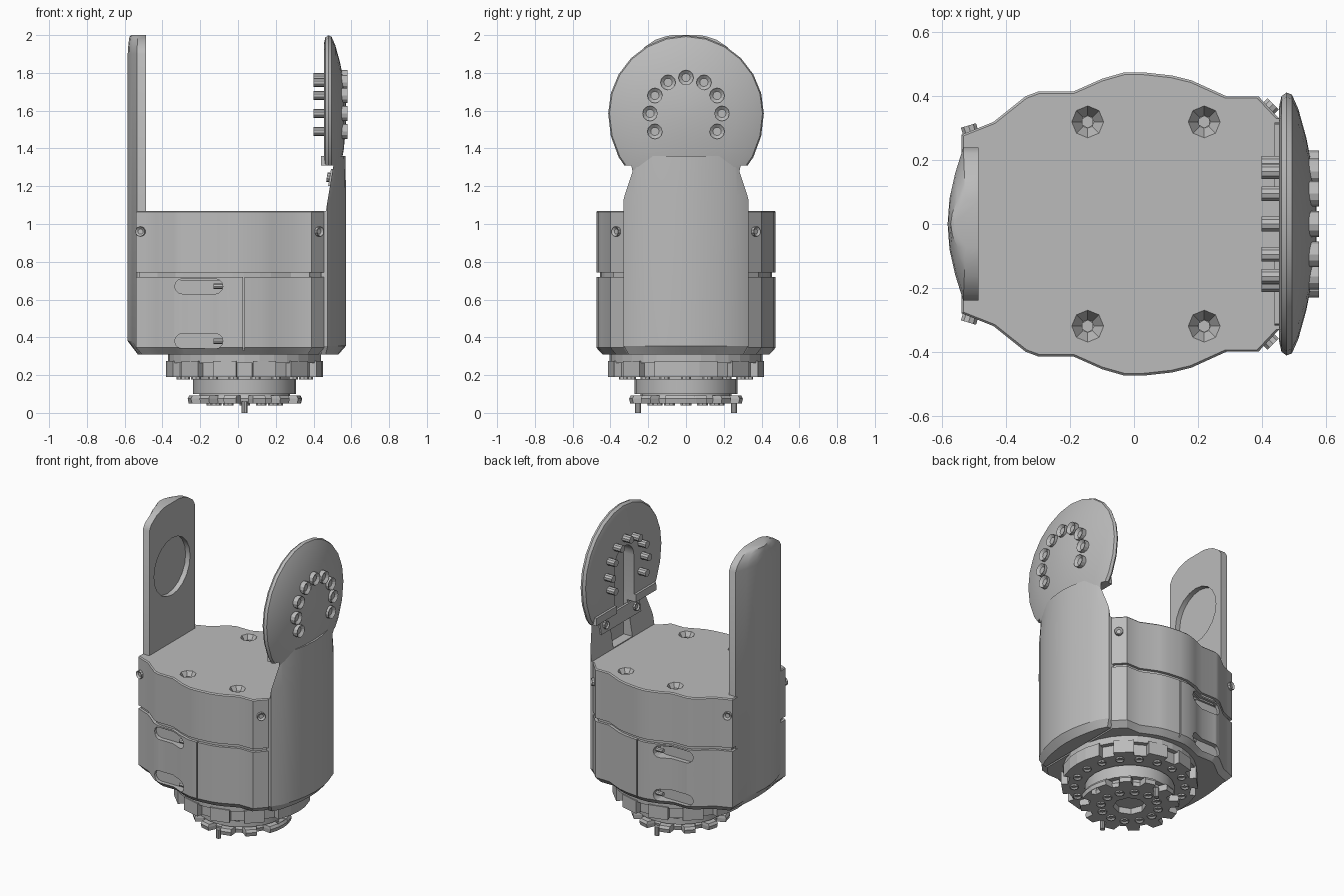
import bpy, bmesh, math
from mathutils import Vector

cube = bpy.data.objects.get("Cube")
if cube:
    bpy.data.objects.remove(cube, do_unlink=True)

grey = bpy.data.materials.new("satin grey")
grey.use_nodes = True
grey.diffuse_color = (0.5, 0.5, 0.5, 1)
grey.node_tree.nodes["Principled BSDF"].inputs["Base Color"].default_value = (0.5, 0.5, 0.5, 1)

AXIS_Z = 1.585   # height of the hinge axis
BASE_X = 0.035   # centre of the turntable


def finish(name, bm):
    bmesh.ops.recalc_face_normals(bm, faces=bm.faces)
    mesh = bpy.data.meshes.new(name)
    bm.to_mesh(mesh)
    bm.free()
    mesh.materials.append(grey)
    ob = bpy.data.objects.new(name, mesh)
    bpy.context.collection.objects.link(ob)
    return ob


def activate(ob):
    bpy.ops.object.select_all(action='DESELECT')
    ob.select_set(True)
    bpy.context.view_layer.objects.active = ob


def smooth(ob, angle=30):
    activate(ob)
    bpy.ops.object.shade_smooth_by_angle(angle=math.radians(angle))


def skin(bm, rings, caps=True):
    """Bridge closed vertex rings of equal length."""
    loops = [[bm.verts.new(p) for p in ring] for ring in rings]
    n = len(loops[0])
    for a, b in zip(loops, loops[1:]):
        for i in range(n):
            j = (i + 1) % n
            bm.faces.new((a[i], a[j], b[j], b[i]))
    if caps:
        bm.faces.new(loops[0][::-1])
        bm.faces.new(loops[-1])


def loft(name, outline, levels, pivot=0.0):
    """Stack an XY outline at (z, x scale, y scale) levels."""
    bm = bmesh.new()
    skin(bm, [[(pivot + (x - pivot) * sx, y * sy, z) for x, y in outline] for z, sx, sy in levels])
    return finish(name, bm)


def extrude_x(name, profile, x0, x1):
    bm = bmesh.new()
    skin(bm, [[(x, y, z) for y, z in profile] for x in (x0, x1)])
    return finish(name, bm)


def mirror_y(half):
    return half + [(x, -y) for x, y in reversed(half) if y > 0]


def circle(cx, cy, r, n):
    return [(cx + r * math.cos(2 * math.pi * i / n), cy + r * math.sin(2 * math.pi * i / n)) for i in range(n)]


def rod(name, start, direction, r, length, sides=12, r2=None, socket=0.0):
    """Cylinder or cone along a direction, with an optional socket in its end."""
    bm = bmesh.new()
    bmesh.ops.create_cone(bm, cap_ends=True, segments=sides, radius1=r,
                          radius2=r if r2 is None else r2, depth=length)
    if socket:
        bm.faces.ensure_lookup_table()
        top = max(bm.faces, key=lambda f: f.calc_center_median().z)
        bmesh.ops.inset_region(bm, faces=[top], thickness=r * 0.45)
        bmesh.ops.translate(bm, verts=top.verts, vec=(0, 0, -socket))
    d = Vector(direction).normalized()
    rot = d.to_track_quat('Z', 'Y').to_matrix()
    for v in bm.verts:
        v.co = rot @ (v.co + Vector((0, 0, length / 2))) + Vector(start)
    return finish(name, bm)


def cut(ob, cutters, keep=False):
    for c in cutters:
        mod = ob.modifiers.new("cut", 'BOOLEAN')
        mod.operation, mod.solver, mod.object = 'DIFFERENCE', 'EXACT', c
        activate(ob)
        bpy.ops.object.modifier_apply(modifier=mod.name)
        if not keep:
            bpy.data.objects.remove(c, do_unlink=True)


# Main housing: lower shell, recessed seam and upper cover
body = mirror_y([(0.455, 0.33), (0.39, 0.40), (0.29, 0.40), (0.18, 0.45), (0.12, 0.465),
                 (0.03, 0.475), (-0.03, 0.475), (-0.10, 0.455), (-0.19, 0.415), (-0.30, 0.415),
                 (-0.34, 0.40), (-0.44, 0.32), (-0.49, 0.30), (-0.54, 0.28)])
lower = loft("lower_housing", body, [(0.31, 0.94, 0.93), (0.345, 1, 1), (0.72, 1, 1)])
loft("housing_seam", body, [(0.70, 0.97, 0.96), (0.76, 0.97, 0.96)])
cover = loft("upper_cover", body, [(0.742, 1, 1), (1.063, 1, 1), (1.07, 0.99, 0.985)])

# Pill shaped pockets and the vertical split line, front and back
cutters = []
for s in (-1, 1):
    for z in (0.38, 0.67):
        bm = bmesh.new()
        pill = []
        for cx, a0 in ((-0.12, -90), (-0.295, 90)):
            pill += [(cx + 0.04 * math.cos(math.radians(a0 + k * 30)),
                      z + 0.04 * math.sin(math.radians(a0 + k * 30))) for k in range(7)]
        skin(bm, [[(x, y * s, zz) for x, zz in pill] for y in (0.385, 0.6)])
        cutters.append(finish("pocket_cutter", bm))
    cutters.append(loft("split_cutter", [(0.026, s * 0.46), (0.034, s * 0.46), (0.034, s * 0.6), (0.026, s * 0.6)],
                        [(0.2, 1, 1), (0.9, 1, 1)]))
cut(lower, cutters)
smooth(lower)
for s in (-1, 1):
    for z in (0.38, 0.67):
        rod("pocket_screw", (-0.13, s * 0.425, z), (1, 0, 0), 0.014, 0.09, 8)

# Countersunk screws in the cover
spots = [(x, y) for x in (-0.145, 0.22) for y in (-0.32, 0.32)]
cut(cover, [rod("sink_cutter", (x, y, 1.02), (0, 0, 1), 0.02, 0.06, 8, r2=0.056) for x, y in spots])
smooth(cover)
for x, y in spots:
    rod("cover_screw", (x, y, 1.01), (0, 0, 1), 0.02, 0.035, 6)

# Corner screws
for s in (-1, 1):
    rod("corner_screw", (0.415, s * 0.355, 0.96), (1, s, 0), 0.026, 0.03, 10, socket=0.01)
    rod("corner_screw", (-0.51, s * 0.28, 0.96), (-0.3, s, 0), 0.026, 0.03, 10, socket=0.01)

# Flat arm with a round bearing recess
arm_outline = mirror_y([(-0.487, 0.24), (-0.535, 0.24), (-0.56, 0.16), (-0.578, 0.08), (-0.584, 0)])
arm = loft("flat_arm", arm_outline, [(0.31, 0.45, 0.95), (0.38, 1, 1), (1.90, 1, 1), (1.935, 0.98, 0.92),
                                     (1.975, 0.93, 0.68), (1.993, 0.9, 0.45), (2.0, 0.8, 0.3)], pivot=-0.487)
cut(arm, [rod("bearing_cutter", (-0.52, 0, AXIS_Z - 0.01), (1, 0, 0), 0.19, 0.1, 20)])
smooth(arm)

# Round arm: column and domed head, hollowed on the inside
column_outline = mirror_y([(0.44, 0.33), (0.475, 0.33), (0.515, 0.27), (0.545, 0.18), (0.565, 0.09), (0.572, 0)])
column = loft("column_arm", column_outline, [(0.31, 0.7, 0.92), (0.355, 1, 1), (1.15, 1, 1), (1.36, 0.97, 0.95)],
              pivot=0.44)
dome = [(0.455, 0.37), (0.462, 0.40), (0.478, 0.412), (0.495, 0.405), (0.515, 0.36),
        (0.54, 0.27), (0.56, 0.17), (0.57, 0.08), (0.573, 0.02)]
bm = bmesh.new()
skin(bm, [[(x, y, AXIS_Z + z * (1.12 if z < 0 else 1.005)) for y, z in circle(0, 0, r, 24)] for x, r in dome])
head = finish("round_head", bm)

bm = bmesh.new()
wedge = [(0.3, 1.07), (0.465, 1.07), (0.505, 1.31), (0.3, 1.31)]
skin(bm, [[(x, y, z) for x, z in wedge] for y in (-0.5, 0.5)])
wedge_cutter = finish("wedge_cutter", bm)
arch = [(0.1 * math.cos(math.radians(a)), 1.62 + 0.1 * math.sin(math.radians(a))) for a in range(0, 181, 20)]
channel_cutter = extrude_x("channel_cutter", [(-0.1, 1.075), (0.1, 1.075)] + arch, 0.4, 0.53)
for ob in (column, head):
    cut(ob, [wedge_cutter, channel_cutter], keep=True)
    smooth(ob)
for c in (wedge_cutter, channel_cutter):
    bpy.data.objects.remove(c, do_unlink=True)

# Cable clamp across the hollow
bm = bmesh.new()
skin(bm, [[(x, y, z) for x, z in ((0.477, 1.2), (0.493, 1.2), (0.508, 1.29), (0.492, 1.29))] for y in (-0.21, 0.21)])
finish("cable_clamp", bm)
for y in (-0.16, 0.16):
    rod("clamp_screw", (0.495, y, 1.245), (-1, 0, 0.15), 0.025, 0.025, 10, socket=0.008)

# Horseshoe of hinge bolts through the head
for k in range(-4, 5):
    a = math.radians(k * 30)
    y, z = 0.19 * math.sin(a), AXIS_Z + 0.19 * math.cos(a)
    rod("hinge_bolt", (0.545, y, z), (1, 0, 0), 0.04, 0.035, 12, socket=0.015)
    smooth(rod("hinge_pin", (0.40, y, z), (1, 0, 0), 0.024, 0.12, 10))


def notched(r, r_in, angles, half, slope=1.0):
    """Round outline with notches centred on the given angles (degrees)."""
    pts = []
    for a in angles:
        for off, rad in ((-half * slope, r), (-half, r_in), (half, r_in), (half * slope, r)):
            t = math.radians(a + off)
            pts.append((BASE_X + rad * math.cos(t), rad * math.sin(t)))
        if a + 30 not in angles and a + 30 < 360 or a == 330:
            for off in (20, 30, 40):
                t = math.radians(a + off)
                pts.append((BASE_X + r * math.cos(t), r * math.sin(t)))
    return pts


# Turntable ring
ring_angles = [a for a in range(30, 360, 30) if a != 180]
loft("turntable_flange", circle(BASE_X, 0, 0.405, 32), [(0.265, 1, 1), (0.32, 1, 1)], BASE_X)
loft("turntable_ring", notched(0.415, 0.375, ring_angles, 6, 1.05), [(0.19, 1, 1), (0.275, 1, 1)], BASE_X)
for x, y in circle(BASE_X, 0, 0.335, 18):
    rod("ring_bolt", (x, y, 0.20), (0, 0, -1), 0.026, 0.022, 8, socket=0.01)

# Output hub, lobed mounting plate and centre bore
smooth(rod("hub_neck", (BASE_X, 0, 0.09), (0, 0, 1), 0.24, 0.11, 24))
smooth(rod("output_hub", (BASE_X, 0, 0.10), (0, 0, 1), 0.273, 0.08, 24))
plate = loft("mounting_plate", notched(0.305, 0.25, list(range(0, 331, 30)), 5, 1.7),
             [(0.05, 0.98, 0.98), (0.075, 1, 1), (0.092, 0.97, 0.97)], BASE_X)
cut(plate, [rod("bore_cutter", (BASE_X, 0, 0.0), (0, 0, 1), 0.1, 0.2, 8)])
for x, y in circle(BASE_X, 0, 0.175, 12):
    rod("plate_bolt", (x, y, 0.06), (0, 0, -1), 0.028, 0.02, 8, socket=0.01)
for y in (-0.255, 0.255):
    rod("locating_pin", (BASE_X, y, 0.0), (0, 0, 1), 0.016, 0.06, 10)
